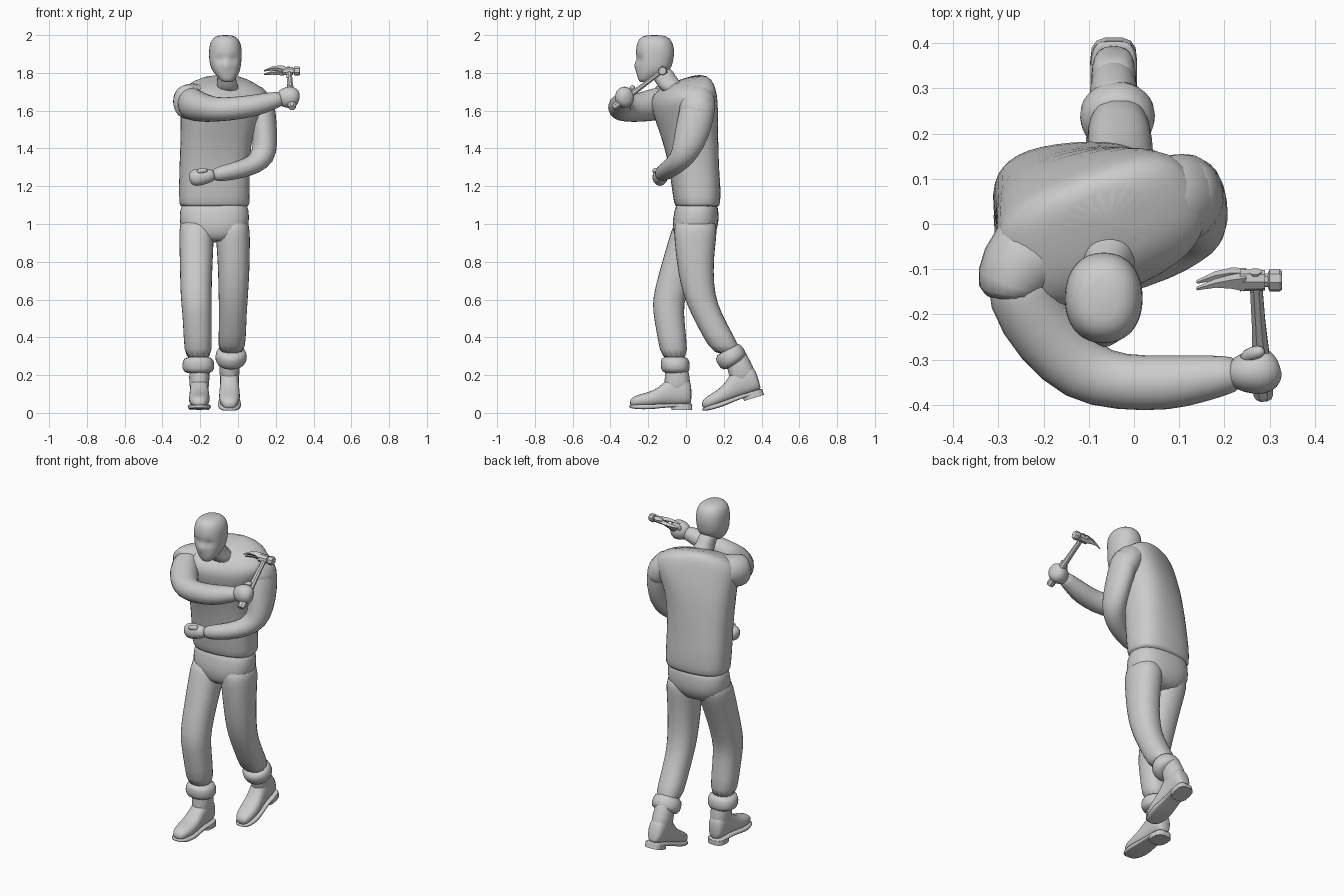
import bpy, bmesh, math
from mathutils import Vector, Matrix


def skin(name, rings, smooth=True, mat=None):
    """Join rings of points into a closed surface."""
    bm = bmesh.new()
    vs = [[bm.verts.new(p) for p in r] for r in rings]
    n = len(vs[0])
    for a, b in zip(vs, vs[1:]):
        for i in range(n):
            j = (i + 1) % n
            bm.faces.new((a[i], a[j], b[j], b[i]))
    bm.faces.new(vs[0][::-1])
    bm.faces.new(vs[-1])
    bmesh.ops.recalc_face_normals(bm, faces=bm.faces)
    if mat:
        bm.transform(mat)
    me = bpy.data.meshes.new(name)
    bm.to_mesh(me)
    bm.free()
    ob = bpy.data.objects.new(name, me)
    bpy.context.collection.objects.link(ob)
    if smooth:
        for p in me.polygons:
            p.use_smooth = True
        ob.modifiers.new("round", 'SUBSURF').levels = 1
        ob.modifiers["round"].render_levels = 1
    return ob


def oval(n, p, phase=0.0):
    out = []
    for i in range(n):
        a = 2 * math.pi * i / n + phase
        c, s = math.cos(a), math.sin(a)
        out.append((math.copysign(abs(c) ** (2 / p), c), math.copysign(abs(s) ** (2 / p), s)))
    return out


def stack(name, rows, n=16, p=2.3):
    """Horizontal rings: x, y, z, rx, ry, [turn in degrees, tilt]."""
    rings = []
    for row in rows:
        x, y, z, rx, ry, turn, tilt = (tuple(row) + (0, 0))[:7]
        t = math.radians(turn)
        ring = []
        for c, s in oval(n, p):
            u, v = c * rx, s * ry
            dx, dy = u * math.cos(t) - v * math.sin(t), u * math.sin(t) + v * math.cos(t)
            ring.append((x + dx, y + dy, z + v * tilt))
        rings.append(ring)
    return skin(name, rings)


def tube(name, rows, n=12, p=2.0, smooth=True, up=(0, 0, 1), phase=0.0):
    """Rings across a path: x, y, z, side radius, upward radius."""
    pts = [Vector(r[:3]) for r in rows]
    rings = []
    for i, r in enumerate(rows):
        t = (pts[min(i + 1, len(pts) - 1)] - pts[max(i - 1, 0)]).normalized()
        side = t.cross(Vector(up)).normalized()
        top = side.cross(t)
        rings.append([pts[i] + side * c * r[3] + top * s * r[4] for c, s in oval(n, p, phase)])
    return skin(name, rings, smooth)


# Vest, twisted from hips to shoulders
stack("vest", [
    (-.125, .06, 1.09, .183, .115, 4), (-.125, .06, 1.097, .188, .12, 4),
    (-.125, .055, 1.18, .190, .13, 4), (-.125, .045, 1.28, .188, .13, 6),
    (-.12, .03, 1.4, .188, .138, 10), (-.105, .005, 1.54, .2, .155, 17),
    (-.075, -.01, 1.64, .235, .158, 22, .05), (-.07, -.01, 1.70, .24, .14, 22, .15),
    (-.065, 0, 1.74, .185, .12, 22, .25), (-.055, .0, 1.772, .09, .085, 15, .35)], 20, 2.6)

# Shoulder caps of the vest
tube("right_shoulder_cap", [(-.17, -.02, 1.665, .10, .08), (-.24, -.07, 1.655, .10, .095),
                            (-.275, -.13, 1.645, .085, .095), (-.27, -.165, 1.64, .07, .09)], 14)
tube("left_shoulder_cap", [(.02, .04, 1.68, .10, .08), (.09, .06, 1.66, .10, .09),
                           (.125, .06, 1.61, .10, .08), (.135, .055, 1.55, .09, .072)], 14, up=(1, 0, .3))

# Raised right arm and fist
tube("right_arm", [(-.25, -.07, 1.65, .08, .09), (-.25, -.16, 1.635, .085, .09),
                   (-.19, -.25, 1.615, .085, .08), (-.115, -.33, 1.605, .075, .066),
                   (-.03, -.352, 1.61, .064, .064), (.08, -.352, 1.625, .064, .06),
                   (.15, -.342, 1.643, .054, .054), (.2, -.335, 1.657, .046, .044),
                   (.24, -.33, 1.665, .036, .04)])
tube("right_fist", [(.21, -.33, 1.66, .03, .035), (.24, -.33, 1.668, .045, .055),
                    (.28, -.325, 1.672, .058, .062), (.31, -.32, 1.672, .045, .05),
                    (.323, -.315, 1.67, .02, .025)])
tube("right_thumb", [(.24, -.3, 1.685, .016, .016), (.262, -.285, 1.715, .018, .018),
                     (.29, -.28, 1.73, .013, .013)], 8)

# Bent left arm and hand
tube("left_arm", [(.1, .07, 1.69, .07, .06), (.125, .065, 1.63, .095, .075),
                  (.138, .045, 1.53, .1, .07), (.145, .015, 1.43, .088, .068),
                  (.135, -.015, 1.36, .07, .07), (.09, -.055, 1.315, .055, .062),
                  (.01, -.095, 1.287, .05, .053), (-.07, -.122, 1.27, .045, .046),
                  (-.14, -.135, 1.257, .036, .036)], up=(1, 0, .3))
tube("left_hand", [(-.12, -.132, 1.26, .028, .03), (-.16, -.136, 1.255, .038, .04),
                   (-.21, -.138, 1.247, .044, .05), (-.245, -.138, 1.243, .036, .042),
                   (-.258, -.135, 1.24, .015, .02)])
tube("left_thumb", [(-.16, -.15, 1.28, .016, .016), (-.19, -.165, 1.285, .018, .018),
                    (-.22, -.165, 1.275, .012, .012)], 8)

# Neck
stack("neck", [(-.055, -.05, 1.69, .075, .08), (-.057, -.085, 1.74, .055, .07),
               (-.062, -.12, 1.78, .048, .065), (-.065, -.14, 1.84, .05, .06)], 14)

# Head with sunken eyes and drawn-out nose
head = stack("head", [
    (-.055, -.21, 1.752, .028, .03, 0, .1), (-.056, -.205, 1.765, .04, .045, 0, .1),
    (-.06, -.185, 1.795, .064, .075), (-.064, -.172, 1.82, .077, .09),
    (-.066, -.168, 1.845, .083, .097), (-.067, -.166, 1.87, .086, .099),
    (-.067, -.164, 1.893, .087, .102), (-.067, -.164, 1.92, .087, .102),
    (-.067, -.164, 1.955, .083, .097), (-.067, -.166, 1.985, .067, .08),
    (-.067, -.168, 2.001, .035, .045)], 24, 2.2)
for v in head.data.vertices:
    if v.co.y < -.2:
        for ex in (-.096, -.026):
            d = ((v.co.x - ex) / .022) ** 2 + ((v.co.z - 1.872) / .014) ** 2
            v.co.y += .02 * math.exp(-d)
        v.co.y -= .026 * math.exp(-((v.co.x + .06) / .014) ** 2 - ((v.co.z - 1.838) / .02) ** 2)
        v.co.y -= .008 * math.exp(-((v.co.z - 1.776) / .015) ** 2)

# Trousers: seat and legs
stack("trouser_seat", [(-.125, .06, 1.14, .17, .105), (-.125, .055, 1.07, .185, .118),
                       (-.125, .05, 1.0, .187, .125), (-.125, .045, .95, .165, .112),
                       (-.125, .035, .9, .1, .08)], 20, 2.5)
stack("right_trouser_leg", [
    (-.215, .05, 1.04, .09, .105), (-.22, .03, .96, .095, .112), (-.22, .0, .88, .092, .105),
    (-.222, -.05, .74, .087, .096), (-.222, -.09, .61, .084, .088), (-.217, -.095, .54, .08, .083),
    (-.213, -.075, .4, .076, .078), (-.21, -.058, .27, .074, .074)], 14)
stack("left_trouser_leg", [
    (-.035, .05, 1.04, .09, .11), (-.028, .05, .96, .094, .118), (-.025, .048, .88, .09, .108),
    (-.022, .05, .75, .085, .096), (-.025, .07, .62, .08, .086), (-.027, .105, .53, .075, .083),
    (-.03, .168, .41, .074, .084), (-.036, .23, .3, .073, .084)], 14)

# Rolled cuffs
stack("right_cuff", [(-.21, -.06, .3, .07, .07), (-.21, -.058, .275, .085, .078),
                     (-.21, -.056, .235, .09, .08), (-.21, -.054, .205, .07, .068)], 14)
tube("left_cuff", [(-.035, .21, .34, .07, .07), (-.036, .226, .315, .085, .082),
                   (-.037, .25, .28, .088, .084), (-.037, .265, .257, .068, .066)], 14)


def boot(name, mat):
    """Boot with the toe tip at the local origin, heel towards +y."""
    def across(rows, p):
        return [[(c * w, y, (lo + hi) / 2 + s * (hi - lo) / 2) for c, s in oval(14, p)]
                for y, lo, hi, w in rows]
    foot = [(.003, .02, .05, .02), (.02, .014, .07, .042), (.07, .014, .085, .056), (.13, .016, .1, .057),
            (.18, .02, .14, .052), (.23, .02, .185, .05), (.28, .02, .19, .052),
            (.315, .025, .16, .046), (.33, .03, .13, .028)]
    skin(name, across(foot, 2.5), True, mat)
    sole = [(-.004, .01, .022, .024), (.02, .004, .026, .049), (.07, .0, .026, .063), (.13, .002, .028, .062),
            (.2, .012, .032, .05), (.28, .012, .032, .054), (.32, .012, .032, .046), (.334, .014, .03, .028)]
    skin(name + "_sole", across(sole, 5), True, mat)
    skin(name + "_heel", [[(c * .052, .278 + s * .056, z) for c, s in oval(14, 3)]
                          for z in (-.004, .024)], False, mat)
    shaft = [(.25, .08, .05, .072), (.255, .14, .054, .07), (.252, .19, .056, .066),
             (.25, .235, .05, .058), (.248, .265, .048, .055)]
    skin(name + "_shaft", [[(c * w, y + s * d, z) for c, s in oval(14, 2.2)]
                           for y, z, w, d in shaft], True, mat)


boot("right_boot", Matrix.Translation((-.205, -.3, .018)))
boot("left_boot", Matrix.Translation((-.045, .093, .002)) @ Matrix.Rotation(math.radians(17), 4, 'X'))

# Claw hammer: faceted handle, striking face and split claw
butt, tip = Vector((.287, -.385, 1.615)), Vector((.268, -.105, 1.825))
axis = (tip - butt).normalized()


def along(f, r, s=1.25):
    return tuple(butt.lerp(tip, f)) + (r, r * s)


hammer = [tube("hammer_handle", [along(0, .015), along(.04, .019), along(.3, .017), along(.6, .013),
                                 along(.85, .012), along(1, .012)], 8, 2, False, (1, 0, 0), math.pi / 8)]
eye = butt.lerp(tip, .93)


def head_part(name, rows, n=8):
    """Rows: x, offset along handle, sideways offset, two radii."""
    cross = Vector((1, 0, 0)).cross(axis).normalized()
    pts = [tuple(Vector((x, eye.y, eye.z)) + axis * a + cross * b) + (w, h) for x, a, b, w, h in rows]
    hammer.append(tube(name, pts, n, 2, False, axis, math.pi / n))


head_part("hammer_eye", [(.235, 0, 0, .022, .026), (.29, 0, 0, .02, .024)])
head_part("hammer_face", [(.285, 0, 0, .015, .016), (.296, 0, 0, .015, .016), (.3, 0, 0, .024, .026),
                          (.322, 0, 0, .024, .026), (.328, 0, 0, .02, .021)])
for side, s in (("upper", 1), ("lower", -1)):
    head_part("hammer_claw_" + side, [(.245, .002, s * .009, .014, .026), (.215, .006, s * .013, .014, .017),
                                      (.18, .002, s * .014, .011, .009), (.138, -.014, s * .012, .005, .003)], 4)

# Keep the facet edges of the hammer crisp
bpy.ops.object.select_all(action='DESELECT')
for ob in hammer:
    ob.select_set(True)
bpy.context.view_layer.objects.active = hammer[0]
bpy.ops.object.shade_smooth_by_angle(angle=math.radians(30))
